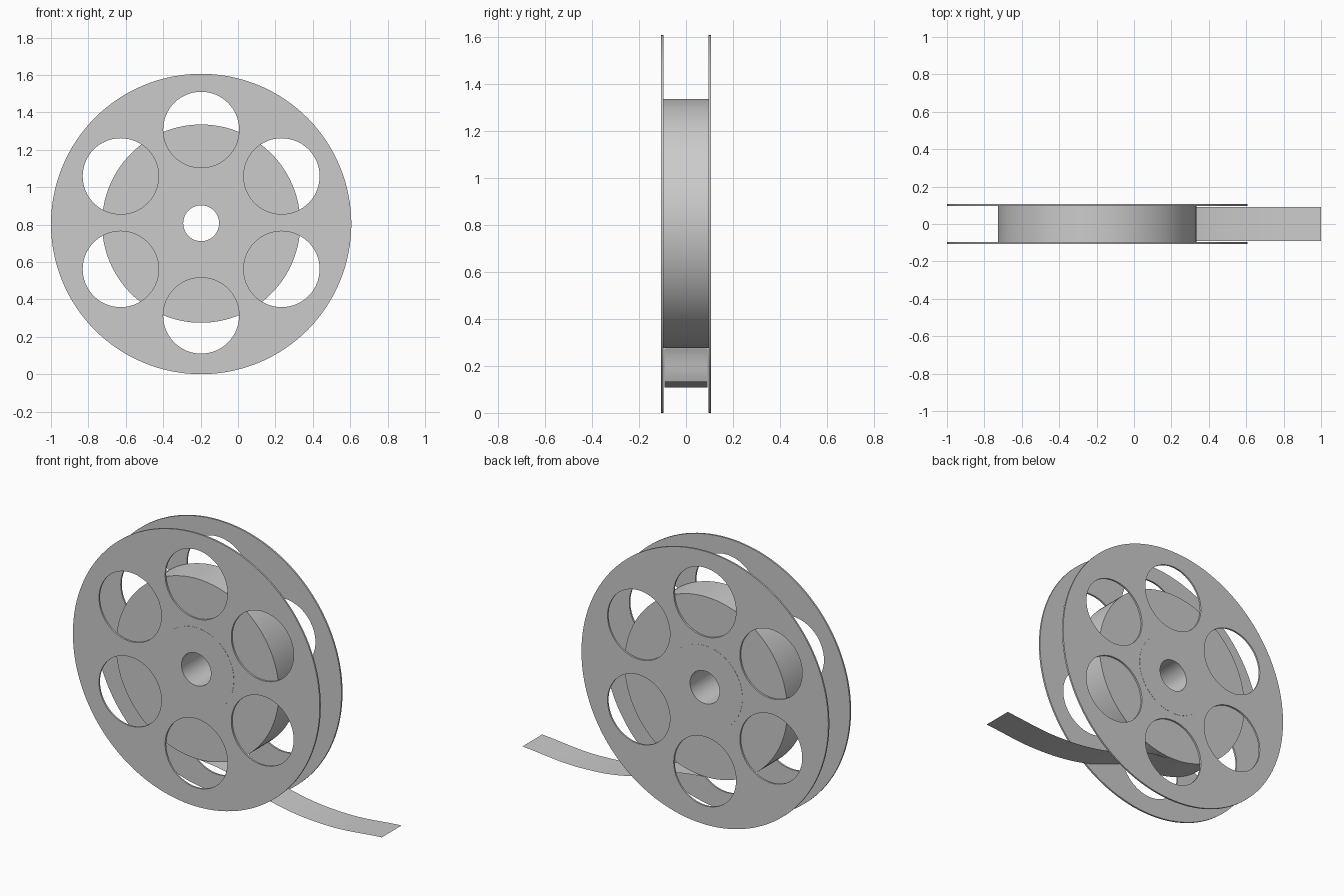
import bpy
import math

cube = bpy.data.objects.get("Cube")
if cube:
    bpy.data.objects.remove(cube, do_unlink=True)

CX, CZ = -0.197, 0.803      # reel axis
REEL_R, ROLL_R, HUB_R, BORE_R = 0.803, 0.53, 0.245, 0.096
HOLE_R, HOLE_RING = 0.203, 0.497

grey = bpy.data.materials.new("plain_grey")
grey.use_nodes = True
colour = (0.6, 0.6, 0.6, 1)
grey.diffuse_color = colour
grey.node_tree.nodes["Principled BSDF"].inputs["Base Color"].default_value = colour


def circle(curve, x, z, radius, sides):
    spline = curve.splines.new("POLY")
    spline.points.add(sides - 1)
    for i, p in enumerate(spline.points):
        a = math.tau * i / sides
        p.co = (x + radius * math.cos(a), z + radius * math.sin(a), 0, 1)
    spline.use_cyclic_u = True


def new_curve(name, half_depth):
    curve = bpy.data.curves.new(name, "CURVE")
    curve.dimensions = "2D"
    curve.fill_mode = "BOTH"
    curve.extrude = half_depth
    return curve


def finish(name, curve, y=0):
    """Stand the flat profile upright, turn it into a mesh and shade it."""
    obj = bpy.data.objects.new(name, curve)
    bpy.context.collection.objects.link(obj)
    obj.rotation_euler.x = math.pi / 2
    obj.location.y = y
    curve.materials.append(grey)
    bpy.ops.object.select_all(action="DESELECT")
    obj.select_set(True)
    bpy.context.view_layer.objects.active = obj
    bpy.ops.object.convert(target="MESH")
    bpy.ops.object.shade_smooth_by_angle(angle=math.radians(30))


# Flanges: thin discs with six round windows
for name, y in (("front_flange", -0.101), ("back_flange", 0.101)):
    disc = new_curve(name, 0.005)
    circle(disc, CX, CZ, REEL_R, 128)
    circle(disc, CX, CZ + 0.004, HUB_R, 64)
    for i in range(6):
        a = math.radians(90 + 60 * i)
        circle(disc, CX + HOLE_RING * math.cos(a),
               CZ + 0.007 + HOLE_RING * math.sin(a), HOLE_R, 64)
    finish(name, disc, y)

# Wound film between the flanges
roll = new_curve("wound_film", 0.096)
circle(roll, CX, CZ + 0.002, ROLL_R, 128)
circle(roll, CX, CZ + 0.004, HUB_R, 64)
finish("wound_film", roll)

# Hub with its through bore, a hair proud of the flanges
hub = new_curve("hub", 0.107)
circle(hub, CX, CZ + 0.004, HUB_R, 64)
circle(hub, CX, CZ + 0.004, BORE_R, 48)
finish("hub", hub)

# Loose film end: a sheet leaving the bottom of the roll
strip = new_curve("film_strip", 0.092)
strip.resolution_u = 16
path = strip.splines.new("BEZIER")
points = [(-0.2, 0.274), (0.0, 0.245), (0.28, 0.15), (0.62, 0.108), (1.0, 0.133)]
path.bezier_points.add(len(points) - 1)
for p, (x, z) in zip(path.bezier_points, points):
    p.co = (x, z, 0)
    p.handle_left_type = p.handle_right_type = "AUTO"
finish("film_strip", strip)
